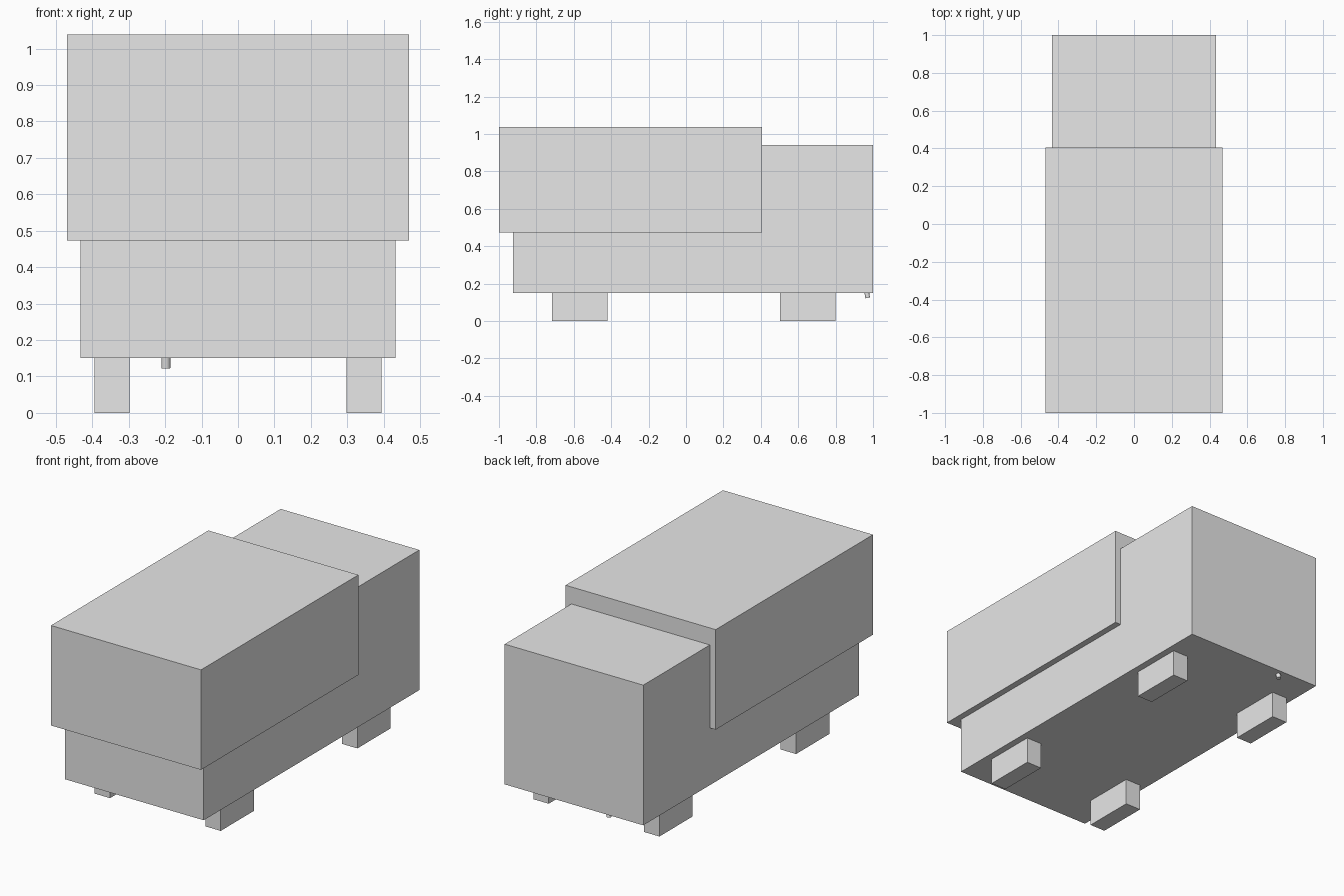
import bpy, math

if "Cube" in bpy.data.objects:
    bpy.data.objects.remove(bpy.data.objects["Cube"])

grey = bpy.data.materials.new("light_grey")
grey.diffuse_color = (0.8, 0.8, 0.8, 1)
grey.use_nodes = True
grey.node_tree.nodes["Principled BSDF"].inputs["Base Color"].default_value = grey.diffuse_color


def finish(obj, name):
    obj.name = name
    obj.data.materials.append(grey)
    return obj


def box(name, x, y, z):
    """Box from (min, max) ranges on each axis."""
    bpy.ops.mesh.primitive_cube_add(size=1, location=[sum(r) / 2 for r in (x, y, z)])
    obj = bpy.context.object
    obj.scale = [r[1] - r[0] for r in (x, y, z)]
    bpy.ops.object.transform_apply(location=False, rotation=False, scale=True)
    return finish(obj, name)


# Main body: L-shaped side profile (low front, tall rear) extruded across the width
half = 0.433
profile = [(-0.925, 0.15), (1.0, 0.15), (1.0, 0.942), (0.405, 0.942), (0.405, 0.473), (-0.925, 0.473)]
n = len(profile)
verts = [(s * half, y, z) for s in (-1, 1) for y, z in profile]
faces = [tuple(reversed(range(n))), tuple(range(n, 2 * n))]
faces += [(i, (i + 1) % n, n + (i + 1) % n, n + i) for i in range(n)]
mesh = bpy.data.meshes.new("body")
mesh.from_pydata(verts, [], faces)
body = bpy.data.objects.new("body", mesh)
bpy.context.collection.objects.link(body)
finish(body, "body")

# Wider upper block overhanging the front and sides
box("upper_block", (-0.469, 0.469), (-1.0, 0.405), (0.473, 1.038))

# Four block feet
for side, s in (("left", -1), ("right", 1)):
    for end, y in (("front", (-0.717, -0.42)), ("rear", (0.503, 0.8))):
        box(f"foot_{end}_{side}", sorted((s * 0.298, s * 0.394)), y, (0, 0.15))

# Small tilted outlet pipe under the rear edge
bpy.ops.mesh.primitive_cylinder_add(vertices=16, radius=0.0125, depth=0.04,
                                    location=(-0.198, 0.968, 0.143),
                                    rotation=(math.radians(10), 0, 0))
finish(bpy.context.object, "outlet_pipe")
bpy.ops.object.shade_smooth_by_angle()
